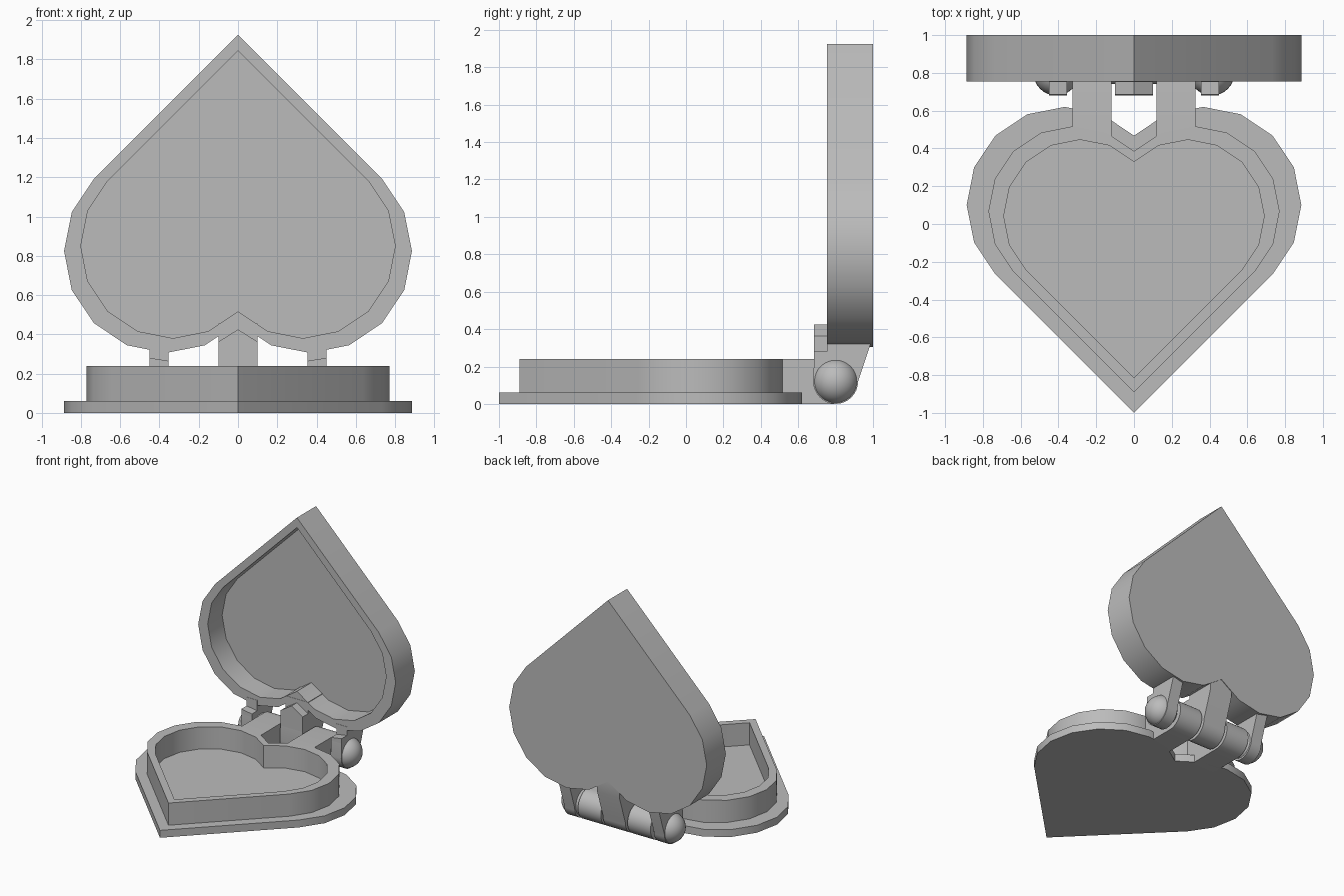
import bpy, bmesh
from math import sin, cos, radians, sqrt
from mathutils import Vector

if "Cube" in bpy.data.objects:
    bpy.data.objects.remove(bpy.data.objects["Cube"])

grey = bpy.data.materials.new("plain grey")
grey.use_nodes = True
colour = (0.5, 0.5, 0.5, 1)
grey.diffuse_color = colour
grey.node_tree.nodes["Principled BSDF"].inputs["Base Color"].default_value = colour

HINGE_Y, HINGE_Z, HINGE_R = 0.80, 0.12, 0.12


def finish(name, bm):
    """Turn a bmesh into a named, shaded object."""
    bmesh.ops.recalc_face_normals(bm, faces=bm.faces)
    mesh = bpy.data.meshes.new(name)
    bm.to_mesh(mesh)
    bm.free()
    mesh.materials.append(grey)
    obj = bpy.data.objects.new(name, mesh)
    bpy.context.collection.objects.link(obj)
    bpy.ops.object.select_all(action='DESELECT')
    obj.select_set(True)
    bpy.context.view_layer.objects.active = obj
    bpy.ops.object.shade_smooth_by_angle(angle=radians(30))
    return obj


def loft(name, rings):
    """Skin equal-length rings of points and cap both ends."""
    bm = bmesh.new()
    loops = [[bm.verts.new(p) for p in ring] for ring in rings]
    n = len(loops[0])
    for a, b in zip(loops, loops[1:]):
        for i in range(n):
            j = (i + 1) % n
            bm.faces.new((a[i], a[j], b[j], b[i]))
    bm.faces.new(loops[0][::-1])
    bm.faces.new(loops[-1])
    return finish(name, bm)


def heart(scale):
    """Square on its corner with two half circles, scaled about its middle."""
    r, mid = 0.519, -0.163
    c = r / sqrt(2)
    cy = 3 * c - 1
    right = [(c + r * cos(radians(a)), cy + r * sin(radians(a)))
             for a in (-45, -22.5, 0, 22.5, 45, 67.5, 90, 112.5)]
    pts = [(0, -1)] + right + [(0, cy + c)] + [(-x, y) for x, y in reversed(right)]
    return [(x * scale, mid + (y - mid) * scale) for x, y in pts]


def arc(start, end, steps=16):
    """Part of the hinge circle as (y, z) points."""
    angles = [radians(start + (end - start) * i / steps) for i in range(steps + 1)]
    return [(HINGE_Y + HINGE_R * cos(a), HINGE_Z + HINGE_R * sin(a)) for a in angles]


def side_prism(name, profile, x0, x1):
    return loft(name, [[(x, y, z) for y, z in profile] for x in (x0, x1)])


def front_prism(name, profile, y0, y1):
    return loft(name, [[(x, y, z) for x, z in profile] for y in (y0, y1)])


# Base: wide plate, raised wall and open cavity
steps = [(1, 0), (1, 0.06), (0.87, 0.06), (0.87, 0.24), (0.778, 0.24), (0.778, 0.06)]
loft("base_tray", [[(x, y, z) for x, y in heart(s)] for s, z in steps])

# Upright lid with recess facing the front
steps = [(1, 0), (1, 0.245), (0.904, 0.245), (0.904, 0.06)]
loft("lid", [[(x, 1 - d, 0.925 - y) for x, y in heart(s)] for s, d in steps])


# Lid arms wrap under the hinge line and rise into the lid rim
def lid_arm(name, x0, x1, top):
    profile = [(0.685, 0.24), (0.753, 0.24), (0.753, top), (0.995, top), (0.995, 0.345)]
    side_prism(name, profile + arc(0, -180), x0, x1)


lid_arm("lid_arm_centre", -0.1, 0.1, 0.455)
front_prism("lid_stop_centre",
            [(-0.1, 0.2), (0.1, 0.2), (0.1, 0.362), (0, 0.425), (-0.1, 0.362)], 0.685, 0.76)

base_arm = [(0.45, 0), (0.45, 0.24)] + arc(90, -90)
for side, s in (("left", 1), ("right", -1)):
    # Base arm carrying the round knuckle
    side_prism("base_arm_" + side, base_arm, s * 0.12, s * 0.325)
    # Outer lid arm with its stop block
    lid_arm("lid_arm_" + side, s * 0.355, s * 0.45, 0.35)
    stop = [(0.355, 0.2), (0.45, 0.2), (0.45, 0.28), (0.355, 0.265)]
    front_prism("lid_stop_" + side, [(s * x, z) for x, z in stop], 0.685, 0.76)
    # Rounded hinge end
    bm = bmesh.new()
    bmesh.ops.create_uvsphere(bm, u_segments=32, v_segments=16, radius=HINGE_R)
    bmesh.ops.translate(bm, verts=bm.verts, vec=Vector((s * 0.412, HINGE_Y, HINGE_Z)))
    finish("hinge_cap_" + side, bm)

# Pin running through all knuckles
pin = [(HINGE_Y + 0.06 * cos(radians(a)), HINGE_Z + 0.06 * sin(radians(a)))
       for a in range(0, 360, 20)]
side_prism("hinge_pin", pin, -0.4, 0.4)
